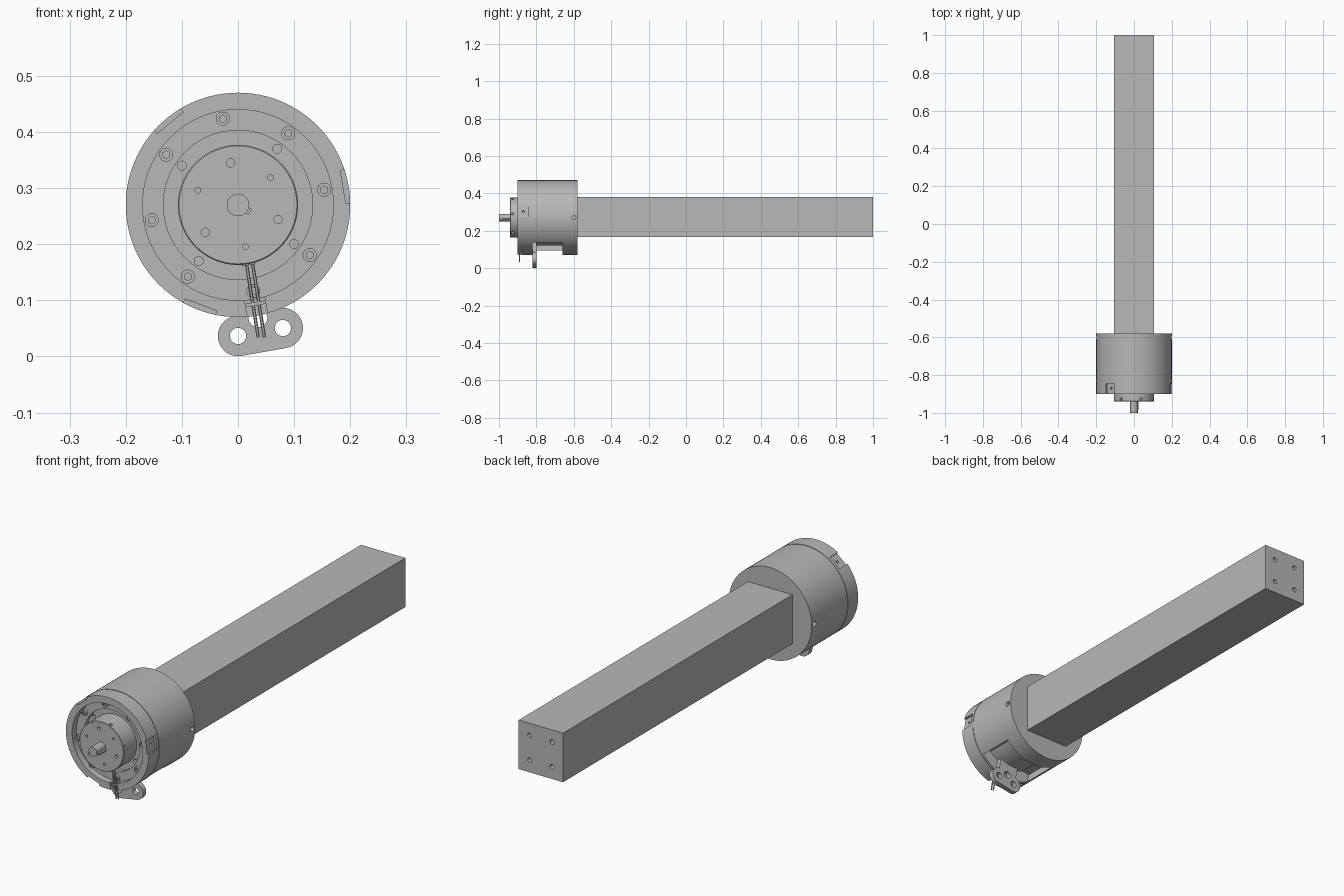
import bpy, bmesh
from math import sin, cos, pi, radians
from mathutils import Vector, Matrix

if "Cube" in bpy.data.objects:
    bpy.data.objects.remove(bpy.data.objects["Cube"])

CZ = 0.27          # height of the motor axis
TILT = -80         # direction of the cable exit and bracket

grey = bpy.data.materials.new("machined_grey")
grey.use_nodes = True
grey.diffuse_color = (0.48, 0.48, 0.48, 1)
grey.node_tree.nodes["Principled BSDF"].inputs["Base Color"].default_value = (0.48, 0.48, 0.48, 1)


def polar(r, deg, y):
    a = radians(deg)
    return Vector((r * cos(a), y, CZ + r * sin(a)))


def finish(name, bm):
    bmesh.ops.recalc_face_normals(bm, faces=bm.faces)
    me = bpy.data.meshes.new(name)
    bm.to_mesh(me)
    bm.free()
    ob = bpy.data.objects.new(name, me)
    bpy.context.collection.objects.link(ob)
    me.materials.append(grey)
    return ob


def rod(bm, a, b, r, seg=24):
    """Cylinder between two points."""
    a, b = Vector(a), Vector(b)
    d = b - a
    m = Matrix.Translation((a + b) / 2) @ d.to_track_quat('Z', 'Y').to_matrix().to_4x4()
    bmesh.ops.create_cone(bm, cap_ends=True, segments=seg, radius1=r, radius2=r, depth=d.length, matrix=m)


def radial_box(bm, deg, r0, r1, width, y0, y1):
    """Box lying along a radial direction of the motor."""
    m = (Matrix.Translation((0, (y0 + y1) / 2, CZ)) @ Matrix.Rotation(-radians(deg), 4, 'Y')
         @ Matrix.Translation(((r0 + r1) / 2, 0, 0)) @ Matrix.Diagonal((r1 - r0, y1 - y0, width, 1)))
    bmesh.ops.create_cube(bm, size=1, matrix=m)


def lathe(name, profile, seg=96):
    """Spin (radius, y) points round the motor axis."""
    bm = bmesh.new()
    vs = [bm.verts.new((r, y, CZ)) for r, y in profile]
    es = [bm.edges.new(p) for p in zip(vs, vs[1:])]
    bmesh.ops.spin(bm, geom=vs + es, cent=(0, 0, CZ), axis=(0, 1, 0), angle=2 * pi, steps=seg, use_merge=True)
    bmesh.ops.remove_doubles(bm, verts=bm.verts, dist=1e-5)
    return finish(name, bm)


def cut(ob, bm):
    tool = finish(ob.name + "_cutter", bm)
    tool.hide_render = True
    mod = ob.modifiers.new("cut", 'BOOLEAN')
    mod.operation, mod.solver, mod.object = 'DIFFERENCE', 'EXACT', tool
    bpy.context.view_layer.objects.active = ob
    bpy.ops.object.modifier_apply(modifier="cut")
    bpy.data.objects.remove(tool)


def smooth(ob):
    bpy.ops.object.select_all(action='DESELECT')
    ob.select_set(True)
    bpy.context.view_layer.objects.active = ob
    bpy.ops.object.shade_smooth_by_angle(angle=radians(30))


# Housing: drum with a stepped front recess and a seam groove
housing = lathe("housing", [(0, -.58), (.2, -.58), (.2, -.827), (.198, -.827), (.198, -.831), (.2, -.831),
                            (.2, -.9), (.17, -.9), (.17, -.87), (.133, -.87), (.133, -.85), (0, -.85)])
bm = bmesh.new()
for deg in (9.6, 129.6, 249.6):                       # flats on the rim
    radial_box(bm, deg, .19, .23, .06, -.95, -.845)
cut(housing, bm)
bm = bmesh.new()
for deg in (9.6, 129.6, 249.6):                       # holes in the flats
    rod(bm, polar(.175, deg, -.87), polar(.21, deg, -.87), .006)
for deg in (0, 180):                                  # side holes
    rod(bm, polar(.18, deg, -.6), polar(.22, deg, -.6), .011)
radial_box(bm, TILT, .12, .25, .25, -.82, -.66)       # lower opening
radial_box(bm, TILT, .16, .25, .036, -.95, -.875)     # cable notch
for k in range(4):                                    # inner ring holes
    deg = 55 + 90 * k
    rod(bm, polar(.122, deg, -.83), polar(.122, deg, -.9), .008)
cut(housing, bm)
smooth(housing)

# Winding core seen through the lower opening
bm = bmesh.new()
rod(bm, (0, -.83, CZ), (0, -.65, CZ), .15, 64)
smooth(finish("winding_core", bm))

# Ring of socket screws in the recess
for k in range(8):
    deg = TILT + 45 * k
    bm = bmesh.new()
    rod(bm, polar(.156, deg, -.865), polar(.156, deg, -.882), .0125)
    screw = finish("ring_screw", bm)
    bm = bmesh.new()
    rod(bm, polar(.156, deg, -.874), polar(.156, deg, -.9), .007, 6)
    cut(screw, bm)
    smooth(screw)

# Rotating hub with face holes and side holes
hub = lathe("hub", [(0, -.84), (.107, -.84), (.107, -.938), (.105, -.94), (0, -.94)], 72)
bm = bmesh.new()
for k in range(6):
    deg = 100 + 60 * k
    rod(bm, polar(.076, deg, -.925), polar(.076, deg, -.96), .005 if k % 2 else .0075, 16)
    rod(bm, polar(.095, deg + 30, -.927), polar(.12, deg + 30, -.927), .007, 16)
cut(hub, bm)
smooth(hub)

# Shaft with its key
bm = bmesh.new()
rod(bm, (0, -.93, CZ), (0, -1, CZ), .02, 32)
smooth(finish("shaft", bm))
bm = bmesh.new()
radial_box(bm, -30, .01, .025, .012, -.985, -.935)
finish("shaft_key", bm)

# Square beam with four bolt holes in its end
bm = bmesh.new()
bmesh.ops.create_cube(bm, size=1, matrix=Matrix.Translation((0, .205, CZ + .003)) @ Matrix.Diagonal((.214, 1.59, .214, 1)))
beam = finish("beam", bm)
bm = bmesh.new()
for sx in (-1, 1):
    for sz in (-1, 1):
        x, z = sx * .054, CZ + .003 + sz * .054
        rod(bm, (x, .96, z), (x, 1.05, z), .01)
cut(beam, bm)
smooth(beam)


# Cable bracket: two rounded lobes on a neck
def bracket_point(u, v, y):
    a = radians(TILT + 90)
    return Vector((.04 + u * cos(a) - v * sin(a), y, .0435 + u * sin(a) + v * cos(a)))


left = [(-.0405 + .036 * cos(radians(d)), .036 * sin(radians(d))) for d in range(100, 271, 10)]
right = [(-u, v) for u, v in reversed(left)]
outline = [(-.047, .12)] + left + right + [(.047, .12)]
bm = bmesh.new()
face = bm.faces.new([bm.verts.new(bracket_point(u, v, -.82)) for u, v in outline])
ext = bmesh.ops.extrude_face_region(bm, geom=[face])
bmesh.ops.translate(bm, vec=(0, .022, 0), verts=[g for g in ext["geom"] if isinstance(g, bmesh.types.BMVert)])
bracket = finish("cable_bracket", bm)
bm = bmesh.new()
for u, v, r in ((-.0405, 0, .0145), (.0405, 0, .0145), (0, .026, .017)):
    rod(bm, bracket_point(u, v, -.85), bracket_point(u, v, -.77), r)
cut(bracket, bm)
smooth(bracket)

# Two wires leaving the hub through the rim notch, with a clip
for x in (.015, .026):
    bm = bmesh.new()
    rod(bm, (x, -.89, .165), (x + .021, -.89, .034), .003, 12)
    smooth(finish("wire", bm))
bm = bmesh.new()
radial_box(bm, TILT, .176, .182, .036, -.893, -.887)
radial_box(bm, TILT, .104, .109, .024, -.9, -.88)
finish("wire_clip", bm)
